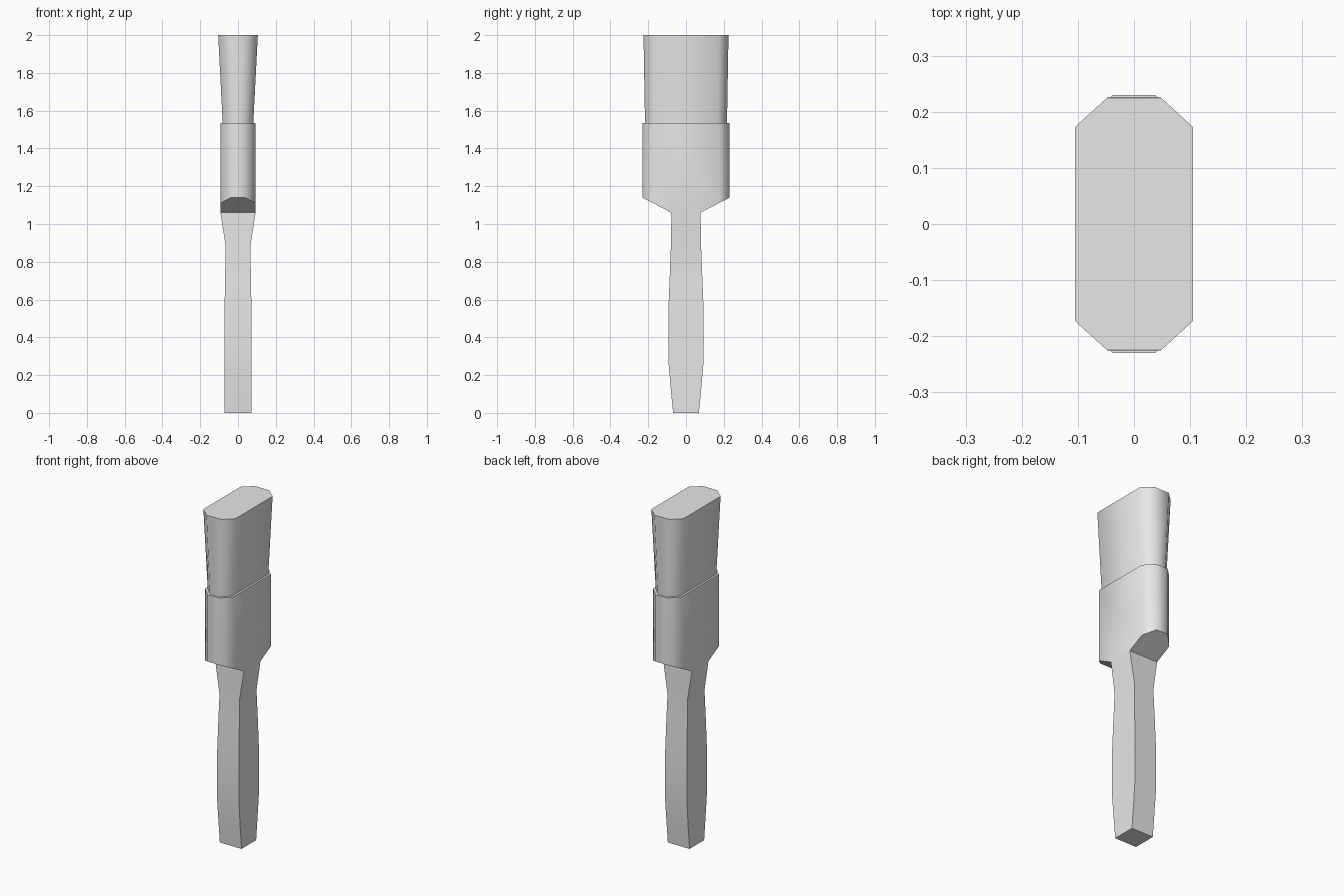
import bpy, bmesh, math

cube = bpy.data.objects.get("Cube")
if cube:
    bpy.data.objects.remove(cube, do_unlink=True)

grey = bpy.data.materials.new("light_grey")
grey.use_nodes = True
colour = (0.8, 0.8, 0.8, 1)
grey.diffuse_color = colour
grey.node_tree.nodes["Principled BSDF"].inputs["Base Color"].default_value = colour


def octagon(hx, hy, fx, fy):
    """Chamfered rectangle; fx and fy are half widths of its flats."""
    quarter = [(hx, fy), (fx, hy)]
    half = quarter + [(-x, y) for x, y in reversed(quarter)]
    return half + [(-x, -y) for x, y in half]


def rectangle(hx, hy):
    return [(hx, hy), (-hx, hy), (-hx, -hy), (hx, -hy)]


def ring(bm, outline, height):
    """Add an outline; height is a number or a function of y."""
    return [bm.verts.new((x, y, height(y) if callable(height) else height))
            for x, y in outline]


def bridge(bm, low, high):
    n = len(low)
    for i in range(n):
        j = (i + 1) % n
        bm.faces.new((low[i], low[j], high[j], high[i]))


def finish(bm, name):
    bmesh.ops.recalc_face_normals(bm, faces=bm.faces)
    mesh = bpy.data.meshes.new(name)
    bm.to_mesh(mesh)
    bm.free()
    mesh.materials.append(grey)
    obj = bpy.data.objects.new(name, mesh)
    bpy.context.collection.objects.link(obj)
    bpy.ops.object.select_all(action='DESELECT')
    obj.select_set(True)
    bpy.context.view_layer.objects.active = obj
    bpy.ops.object.shade_smooth_by_angle(angle=math.radians(55))


# Handle: (height, half thickness, half width)
NECK_Z, NECK_Y, BODY_X = 1.06, 0.077, 0.093
profile = [(0, 0.071, 0.068), (0.12, 0.071, 0.08), (0.27, 0.072, 0.093),
           (0.4, 0.072, 0.094), (0.55, 0.071, 0.093), (0.7, 0.069, 0.087),
           (0.88, 0.065, 0.08), (NECK_Z, BODY_X, NECK_Y)]
bm = bmesh.new()
rings = [ring(bm, rectangle(hx, hy), z) for z, hx, hy in profile]
bm.faces.new(rings[0])
for low, high in zip(rings, rings[1:]):
    bridge(bm, low, high)

# Ferrule: octagonal sleeve with slanted shoulders beside the handle
outline = octagon(BODY_X, 0.23, 0.038, 0.175)
neck = rings[-1]
base = ring(bm, outline, lambda y: NECK_Z + (abs(y) - NECK_Y) * 0.52)
rim = ring(bm, outline, 1.535)
bm.faces.new(rim)
for i in range(8):
    j = (i + 1) % 8
    if i not in (3, 7):
        bm.faces.new((base[i], base[j], rim[j], rim[i]))
bm.faces.new((base[7], neck[3], neck[0], base[0], rim[0], rim[7]))
bm.faces.new((base[3], neck[1], neck[2], base[4], rim[4], rim[3]))
bm.faces.new(base[:4] + [neck[1], neck[0]])
bm.faces.new(base[4:] + [neck[3], neck[2]])
finish(bm, "handle_and_ferrule")

# Bristles: octagonal block flaring towards the tip
bm = bmesh.new()
low = ring(bm, octagon(0.081, 0.217, 0.032, 0.167), 1.535)
high = ring(bm, octagon(0.105, 0.225, 0.048, 0.173), 2)
bridge(bm, low, high)
bm.faces.new(low)
bm.faces.new(high)
finish(bm, "bristles")
